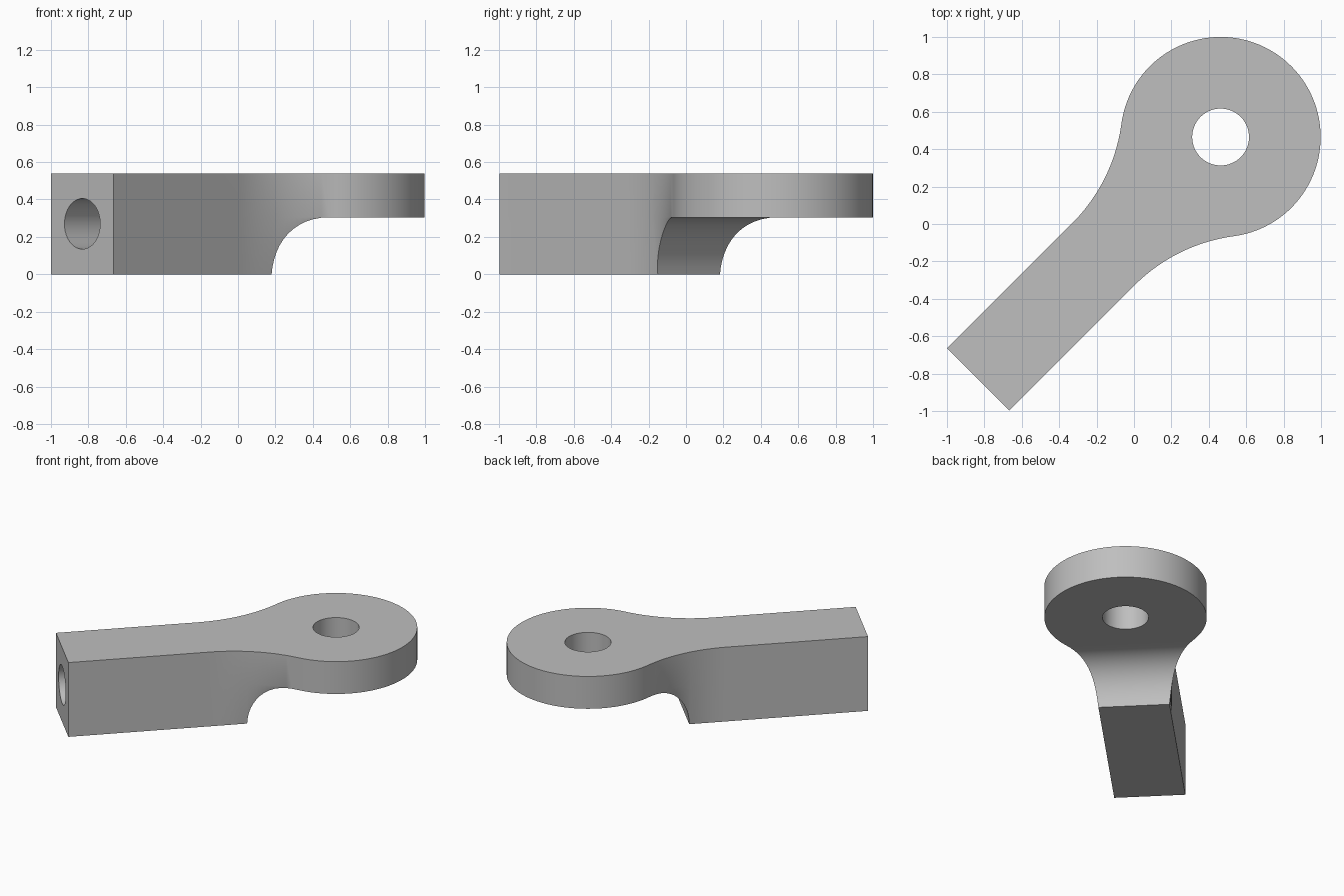
import bpy, bmesh
from math import sin, cos, pi, sqrt, atan2
from mathutils import Matrix, Vector

cube = bpy.data.objects.get("Cube")
if cube:
    bpy.data.objects.remove(cube, do_unlink=True)

# Main dimensions: u runs along the arm from the eye centre, v across it
CENTER = Vector((0.463, 0.465, 0))
EYE_R, HOLE_R, SOCKET_R = 0.535, 0.152, 0.135
BAR_END, HALF_W, HEIGHT, PLATE_Z = -1.832, 0.235, 0.54, 0.305
SCOOP_A, SCOOP_B = -0.636, -0.364
NECK_U = -0.887
NECK_R = (NECK_U**2 + HALF_W**2 - EYE_R**2) / (2 * (EYE_R - HALF_W))
NECK_V = HALF_W + NECK_R
TANGENT = atan2(NECK_V, NECK_U)
PLACE = Matrix.Translation(CENTER) @ Matrix.Rotation(pi / 4, 4, 'Z')

steel = bpy.data.materials.new("plain_grey")
steel.use_nodes = True
grey = (0.52, 0.52, 0.52, 1)
steel.diffuse_color = grey
steel.node_tree.nodes["Principled BSDF"].inputs["Base Color"].default_value = grey


def neck(u):
    """Half width of the bar and its flare."""
    return HALF_W if u <= NECK_U else NECK_V - sqrt(NECK_R**2 - (u - NECK_U)**2)


def lerp(a, b, n):
    return [a + (b - a) * i / n for i in range(n)]


# Stations along one side: bar, flare, scoop, then around the eye
scoop_len = SCOOP_B - SCOOP_A
scoop = [(SCOOP_B - scoop_len * cos(i * pi / 24), PLATE_Z * sin(i * pi / 24)) for i in range(12)]
lower = [(u, 0) for u in [BAR_END] + lerp(NECK_U, SCOOP_A, 8)] + scoop
outline = [(u, neck(u)) for u, z in lower]
outline += [(u, neck(u)) for u in lerp(SCOOP_B, EYE_R * cos(TANGENT), 3)]
outline += [(EYE_R * cos(a), EYE_R * sin(a)) for a in lerp(TANGENT, 0, 40)]

bm = bmesh.new()


def vert(u, v, z):
    return bm.verts.new(PLACE @ Vector((u, v, z)))


tip = [vert(EYE_R, 0, HEIGHT), vert(EYE_R, 0, PLATE_Z)]
sides = []
for s in (1, -1):
    top = [vert(u, s * v, HEIGHT) for u, v in outline] + [tip[0]]
    mid = [vert(u, s * v, PLATE_Z) for u, v in outline] + [tip[1]]
    # Lower edge widens from the plain bar to the flare as it rises
    low = [vert(u, s * (HALF_W + (neck(u) - HALF_W) * z / PLATE_Z), z) for u, z in lower]
    low.append(mid[len(low)])
    for i in range(len(top) - 1):
        bm.faces.new((top[i], top[i + 1], mid[i + 1], mid[i]))
    for i in range(len(low) - 1):
        ring = [mid[i], mid[i + 1], low[i + 1], low[i]]
        bm.faces.new(list(dict.fromkeys(ring)))
    sides.append((top, mid, low))

(top_l, mid_l, low_l), (top_r, mid_r, low_r) = sides
k = len(low_l) - 1
flat = len(lower) - len(scoop)
# Top, underside of the eye, base, end and scoop surfaces
bm.faces.new(top_l + top_r[-2::-1])
bm.faces.new(mid_l[k:] + mid_r[-2:k - 1:-1])
bm.faces.new(low_l[:flat + 1] + low_r[flat::-1])
bm.faces.new((top_l[0], mid_l[0], low_l[0], low_r[0], mid_r[0], top_r[0]))
for i in range(flat, k):
    bm.faces.new((low_l[i], low_l[i + 1], low_r[i + 1], low_r[i]))
bmesh.ops.recalc_face_normals(bm, faces=bm.faces[:])

mesh = bpy.data.meshes.new("eye_arm")
bm.to_mesh(mesh)
bm.free()
arm = bpy.data.objects.new("eye_arm", mesh)
bpy.context.collection.objects.link(arm)
mesh.materials.append(steel)


def drill(name, radius, depth, matrix):
    """Cut a round hole, then remove the cutter."""
    bpy.ops.mesh.primitive_cylinder_add(vertices=64, radius=radius, depth=depth)
    cutter = bpy.context.object
    cutter.name = name
    cutter.hide_render = True
    cutter.data.materials.append(steel)
    cutter.matrix_world = matrix
    mod = arm.modifiers.new(name, 'BOOLEAN')
    mod.operation, mod.solver, mod.object = 'DIFFERENCE', 'EXACT', cutter
    bpy.context.view_layer.objects.active = arm
    bpy.ops.object.modifier_apply(modifier=mod.name)
    bpy.data.objects.remove(cutter, do_unlink=True)


# Through hole in the eye and blind socket in the bar end
drill("eye_hole", HOLE_R, 3, PLACE)
drill("end_socket", SOCKET_R, 1.2,
      PLACE @ Matrix.Translation((BAR_END, 0, HEIGHT / 2)) @ Matrix.Rotation(pi / 2, 4, 'Y'))

bpy.ops.object.select_all(action='DESELECT')
arm.select_set(True)
bpy.context.view_layer.objects.active = arm
bpy.ops.object.shade_smooth_by_angle(angle=pi / 6)
